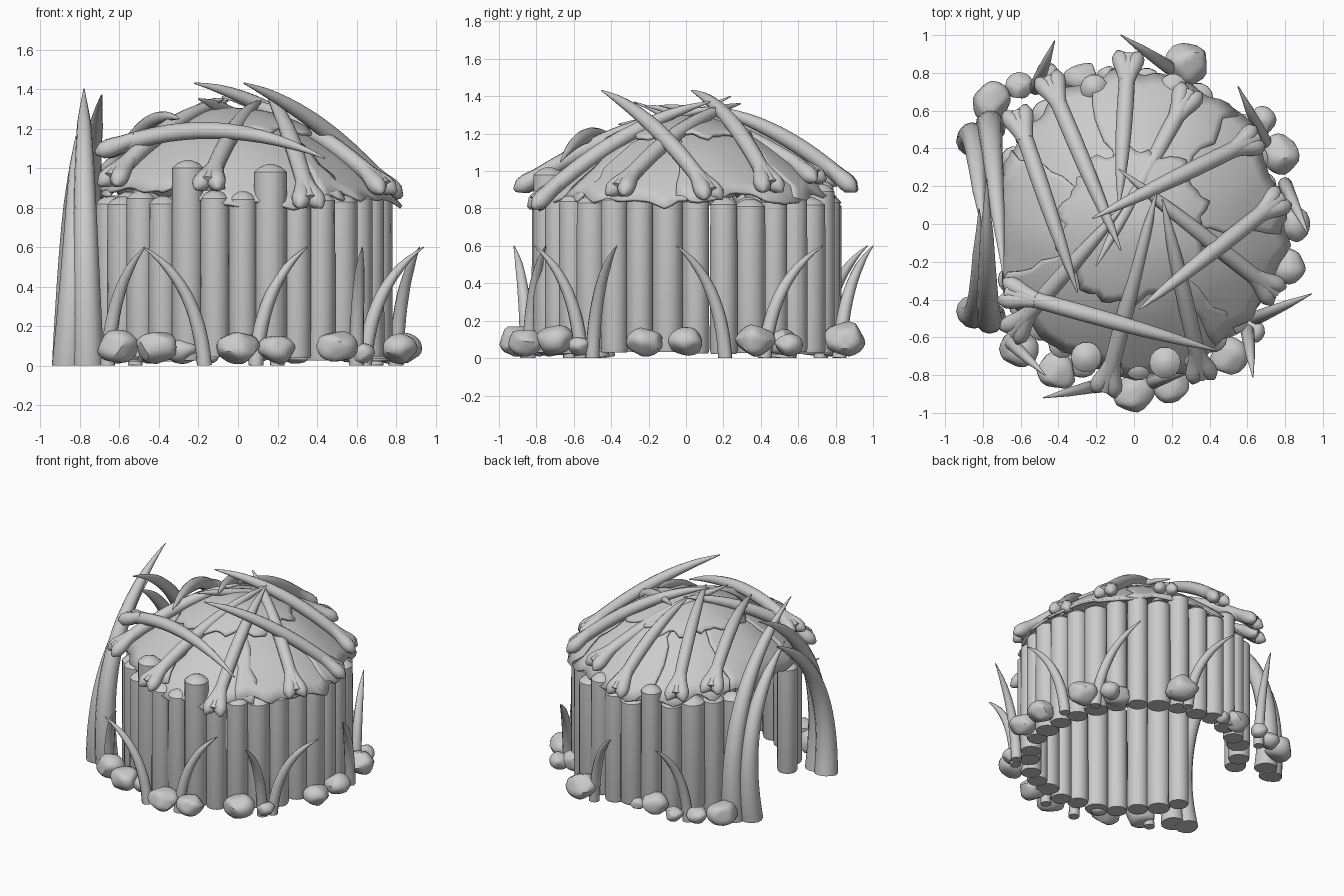
import bpy, bmesh, math, random
from mathutils import Vector, Matrix, noise

if "Cube" in bpy.data.objects:
    bpy.data.objects.remove(bpy.data.objects["Cube"])

random.seed(4)


def finish(bm, name, angle=40):
    bmesh.ops.recalc_face_normals(bm, faces=bm.faces)
    me = bpy.data.meshes.new(name)
    bm.to_mesh(me)
    bm.free()
    ob = bpy.data.objects.new(name, me)
    bpy.context.collection.objects.link(ob)
    bpy.ops.object.select_all(action='DESELECT')
    ob.select_set(True)
    bpy.context.view_layer.objects.active = ob
    bpy.ops.object.shade_smooth_by_angle(angle=math.radians(angle))
    return ob


def sweep(bm, p0, mid, p1, radii, n=14, sides=12):
    """Tapered tube through p0, mid and p1."""
    p0, mid, p1 = Vector(p0), Vector(mid), Vector(p1)
    c = mid * 2 - (p0 + p1) / 2
    rings = []
    ref = (p1 - p0).cross(mid - p0)
    if ref.length < 1e-4:
        ref = Vector((0.3, 1, 0))
    for i in range(n + 1):
        t = i / n
        p = p0 * (1 - t) ** 2 + c * 2 * t * (1 - t) + p1 * t * t
        d = ((c - p0) * (1 - t) + (p1 - c) * t).normalized()
        u = (ref - d * ref.dot(d)).normalized()
        v = d.cross(u)
        f = t * (len(radii) - 1)
        k = min(int(f), len(radii) - 2)
        r = radii[k] + (radii[k + 1] - radii[k]) * (f - k)
        rings.append([bm.verts.new(p + r * (u * math.cos(a) + v * math.sin(a)))
                      for a in (2 * math.pi * j / sides for j in range(sides))])
    for a, b in zip(rings, rings[1:]):
        for j in range(sides):
            bm.faces.new((a[j], a[(j + 1) % sides], b[(j + 1) % sides], b[j]))
    bm.faces.new(rings[0])
    bm.faces.new(rings[-1])


# Wall of upright logs, open towards -x
N = 28
for i in range(N):
    a = math.radians(-157 + 11.5 * i)
    x, y = 0.705 * math.cos(a), 0.755 * math.sin(a)
    h = 0.87 + random.uniform(-0.02, 0.02)
    h = {4: 1.04, 7: 1.02, 20: 0.93, 23: 0.95}.get(i, h)
    r = (0.084 if i % 3 == 1 else 0.074) + random.uniform(-0.002, 0.002)
    z0 = random.uniform(0.02, 0.05)
    bm = bmesh.new()
    rings = []
    for z, k in ((z0, 0.93), (z0 + 0.02, 1), (h - 0.04, 0.98), (h - 0.015, 0.65), (h, 0.2)):
        rings.append([bm.verts.new((x + r * k * math.cos(t), y + r * k * math.sin(t), z))
                      for t in (2 * math.pi * j / 14 for j in range(14))])
    for p, q in zip(rings, rings[1:]):
        for j in range(14):
            bm.faces.new((p[j], p[(j + 1) % 14], q[(j + 1) % 14], q[j]))
    bm.faces.new(rings[0])
    bm.faces.new(rings[-1])
    finish(bm, f"wall_log_{i}", 40)


# Roof of overlapping hides with ragged edges
def dome(r):
    return 1.255 - 0.395 * (r / 0.77) ** 1.9


def hide(name, a0, a1, r0, r1, lift, seed):
    bm = bmesh.new()
    full = a1 - a0 >= 360
    na, nr = (64 if full else 22), 10
    grid = []
    for i in range(na + (0 if full else 1)):
        t = i / na
        a = math.radians(a0 + (a1 - a0) * t)
        w = noise.noise(Vector((math.cos(a) * 4, math.sin(a) * 4, seed)))
        w += 0.25 * noise.noise(Vector((math.cos(a) * 11, math.sin(a) * 11, seed)))
        row = []
        for j in range(nr + 1):
            s = j / nr
            r = r0 + (r1 + 0.08 * w - r0) * s
            b = a
            if not full:
                b += 0.09 * noise.noise(Vector((r * 9, t * 2, seed))) * abs(2 * t - 1)
            x, y = max(r * math.cos(b), -0.69), r * math.sin(b)
            z = dome(r) + lift + 0.012 * noise.noise(Vector((x * 4, y * 4, seed)))
            row.append(bm.verts.new((x, y, z)))
        grid.append(row)
    for i in range(na):
        p, q = grid[i], grid[(i + 1) % len(grid)]
        for j in range(nr):
            bm.faces.new((p[j], p[j + 1], q[j + 1], q[j]))
    bmesh.ops.remove_doubles(bm, verts=bm.verts, dist=0.001)
    ob = finish(bm, name, 50)
    m = ob.modifiers.new("thickness", 'SOLIDIFY')
    m.thickness = 0.018
    m.offset = 0


for i in range(7):
    a = i * 360 / 7 - 25
    hide(f"roof_hide_{i}", a - 31, a + 31, 0.15, 0.79, 0.012 * (i % 3), i * 3.1)
hide("roof_hide_cap", 0, 360, 0.0, 0.4, 0.04, 9.7)

# Long bones laid over the roof: knob end, tip, rise of the middle
BONES = [
    ((-0.03, 0.88, 0.92), (-0.08, 0.10, 1.34), 0.07),
    ((-0.45, 0.76, 0.95), (-0.07, -0.14, 1.35), 0.08),
    ((-0.62, 0.58, 0.98), (-0.30, -0.36, 1.25), 0.10),
    ((0.29, 0.69, 0.97), (-0.20, -0.22, 1.35), 0.06),
    ((0.64, 0.45, 0.92), (-0.22, 0.03, 1.43), 0.09),
    ((0.77, 0.13, 0.88), (0.03, -0.45, 1.43), 0.07),
    ((0.74, -0.36, 0.90), (-0.08, 0.29, 1.36), 0.08),
    ((0.36, -0.80, 0.83), (0.15, 0.13, 1.37), 0.08),
    ((-0.15, -0.87, 0.92), (0.12, 0.17, 1.34), 0.07),
    ((-0.64, -0.57, 0.94), (-0.05, 0.10, 1.34), 0.07),
    ((-0.67, -0.36, 1.09), (0.44, -0.67, 1.05), 0.12),
]
for i, (a, b, rise) in enumerate(BONES):
    bm = bmesh.new()
    a, b = Vector(a), Vector(b)
    mid = (a + b) / 2 + Vector((0, 0, rise))
    sweep(bm, a, mid, b, (0.046, 0.043, 0.044, 0.042, 0.036, 0.025, 0.004))
    side = (b - a).cross(Vector((0, 0, 1))).normalized()
    c = mid * 2 - (a + b) / 2
    d = (c - a).normalized()
    for s in (-1, 1):  # flared lobes of the joint
        p, q = a + d * 0.17 + side * 0.008 * s, a - d * 0.04 + side * 0.058 * s
        sweep(bm, p, (p + q) / 2 - side * 0.006 * s, q,
              (0.034, 0.037, 0.040, 0.045, 0.048, 0.042, 0.012), 12)
    finish(bm, f"roof_bone_{i}", 60)

# Large tusks arching over the doorway
DOOR = [
    ((-0.76, -0.49, 0), (-0.775, -0.37, 0.86), (-0.78, 0.24, 1.40)),
    ((-0.86, -0.46, 0), (-0.825, -0.39, 0.70), (-0.82, 0.08, 1.16)),
    ((-0.76, 0.51, 0), (-0.75, 0.38, 0.86), (-0.69, -0.28, 1.37)),
    ((-0.86, 0.44, 0), (-0.84, 0.39, 0.70), (-0.80, -0.05, 1.15)),
]
for i, (a, m, b) in enumerate(DOOR):
    bm = bmesh.new()
    sweep(bm, a, m, b, (0.082, 0.07, 0.06, 0.05, 0.036, 0.003), 20)
    for v in bm.verts:
        v.co.z = max(v.co.z, 0.0)
    finish(bm, f"door_tusk_{i}", 60)

# Small tusks standing around the base
SMALL = [
    ((-0.66, -0.62), (-0.47, -0.80)), ((-0.17, -0.85), (-0.48, -0.92)),
    ((0.09, -0.84), (0.35, -0.75)), ((0.64, -0.50), (0.94, -0.37)),
    ((0.60, -0.56), (0.63, -0.81)), ((0.80, 0.21), (0.92, -0.05)),
    ((0.70, 0.42), (0.55, 0.73)), ((0.20, 0.82), (-0.07, 1.0)),
    ((-0.52, 0.72), (-0.42, 0.97)),
]
for i, (a, b) in enumerate(SMALL):
    a, b = Vector((*a, 0)), Vector((*b, 0.6))
    mid = a.lerp(b, 0.3)
    mid.z = 0.36
    bm = bmesh.new()
    sweep(bm, a, mid, b, (0.038, 0.036, 0.031, 0.022, 0.003), 12, 10)
    for v in bm.verts:
        v.co.z = max(v.co.z, 0.0)
    finish(bm, f"base_tusk_{i}", 60)

# Rounded stones around the foot of the wall
STONES = [
    (-0.76, 0.65, .10), (-0.61, 0.73, .07), (-0.28, 0.77, .09), (-0.14, 0.79, .05),
    (0.28, 0.85, .11), (0.58, 0.50, .09), (0.68, 0.55, .07), (0.78, 0.37, .10),
    (0.84, 0.0, .09), (0.82, -0.22, .09), (0.50, -0.70, .10), (0.63, -0.57, .06),
    (0.20, -0.86, .09), (0.0, -0.90, .10), (-0.41, -0.78, .10), (-0.28, -0.73, .08),
    (-0.61, -0.66, .10), (-0.46, 0.80, .06),
]
for i, (x, y, r) in enumerate(STONES):
    bm = bmesh.new()
    bmesh.ops.create_icosphere(bm, subdivisions=3, radius=1)
    planes = [Vector([random.gauss(0, 1) for _ in range(3)]).normalized() for _ in range(11)]
    for v in bm.verts:
        for n in planes:
            d = v.co.dot(n) - 0.8
            if d > 0:
                v.co -= n * d * 0.85
    rot = Matrix.Rotation(math.atan2(y, x), 4, 'Z')
    scale = Matrix.Diagonal((r * 1.03, r * 1.12, r * 0.88, 1))
    bm.transform(Matrix.Translation((x, y, r * 0.8 + 0.015)) @ rot @ scale)
    finish(bm, f"stone_{i}", 35)
